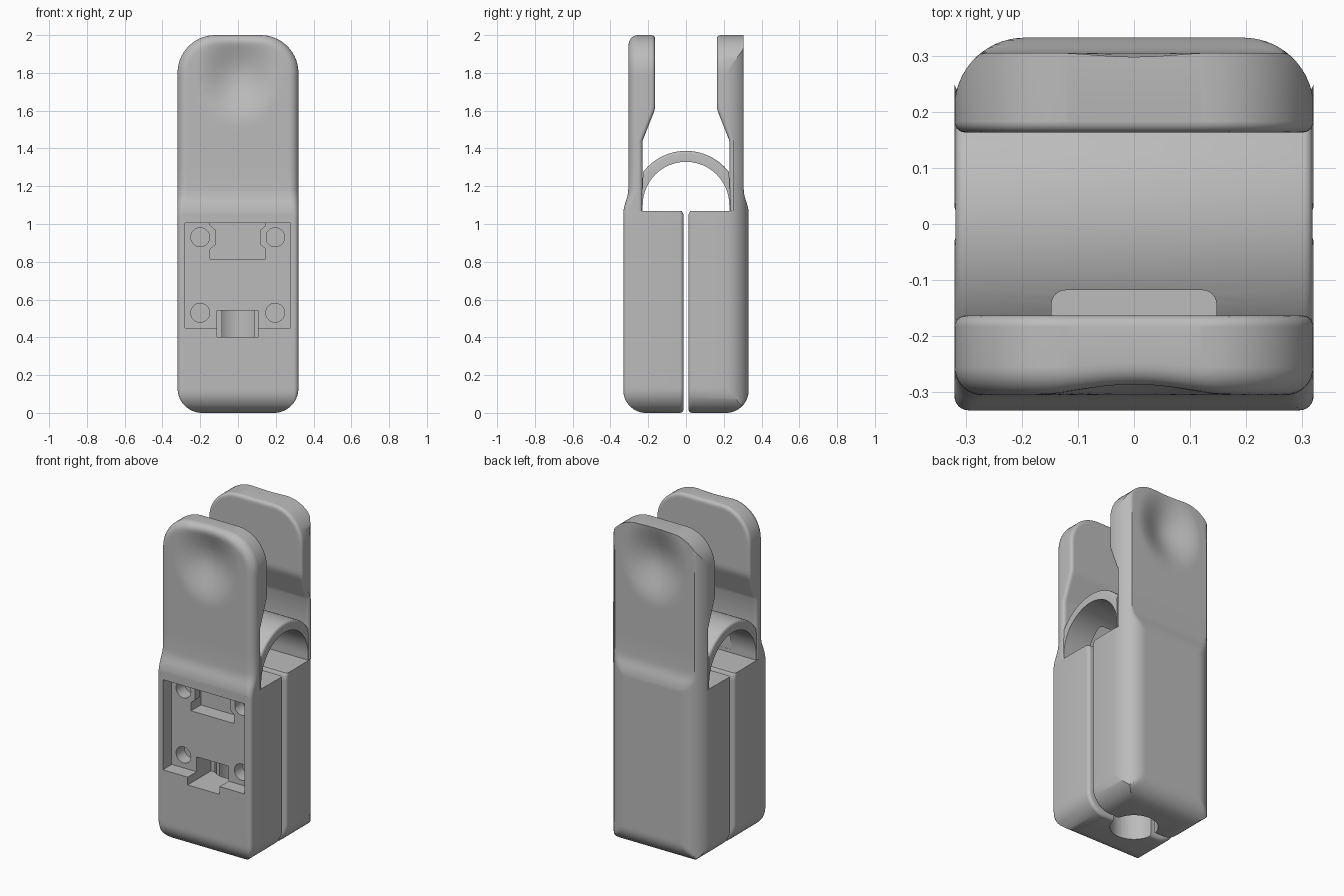
import bpy, bmesh, math

cube = bpy.data.objects.get("Cube")
if cube:
    bpy.data.objects.remove(cube, do_unlink=True)

grey = bpy.data.materials.new("plain grey")
grey.use_nodes = True
COLOUR = (0.5, 0.5, 0.5, 1)
grey.diffuse_color = COLOUR
grey.node_tree.nodes["Principled BSDF"].inputs["Base Color"].default_value = COLOUR

HALF = 0.32      # half width
DEPTH = 0.332    # outer face of the jaws
OUTER = [(0, DEPTH), (1.06, DEPTH), (1.09, 0.328), (1.15, 0.309), (1.19, 0.305), (2, 0.305)]
INNER = [(0, 0.013), (1.05, 0.013), (1.068, 0.022), (1.07, 0.23), (1.44, 0.23), (1.61, 0.163), (2, 0.163)]


def lerp(points, z):
    for (a, u), (b, v) in zip(points, points[1:]):
        if z <= b:
            return u + (v - u) * (z - a) / (b - a)
    return points[-1][1]


def inset(d, r):
    """How far a fillet of radius r pulls back at distance d from the edge."""
    d = max(d, 0)
    return r - math.sqrt(r * r - (r - d) ** 2) if d < r else 0


def corner(z):
    return 0.13 if z < 1 else 0.2


def edge_distance(x, z):
    r = corner(z)
    qx, qz = abs(x) - HALF + r, abs(z - 1) - 1 + r
    return r - min(max(qx, qz), 0) - math.hypot(max(qx, 0), max(qz, 0))


def finish(name, bm):
    bmesh.ops.recalc_face_normals(bm, faces=bm.faces)
    me = bpy.data.meshes.new(name)
    bm.to_mesh(me)
    bm.free()
    me.materials.append(grey)
    ob = bpy.data.objects.new(name, me)
    bpy.context.collection.objects.link(ob)
    return ob


def activate(ob):
    bpy.ops.object.select_all(action='DESELECT')
    ob.select_set(True)
    bpy.context.view_layer.objects.active = ob


def prism(name, outline, lo, hi, place):
    """Extrude a 2D outline from lo to hi; place maps (u, v, w) to xyz."""
    bm = bmesh.new()
    a, b = [[bm.verts.new(place(u, v, w)) for u, v in outline] for w in (lo, hi)]
    bm.faces.new(a)
    bm.faces.new(b)
    n = len(a)
    for i in range(n):
        bm.faces.new((a[i], a[(i + 1) % n], b[(i + 1) % n], b[i]))
    return finish(name, bm)


def box(name, x0, x1, y0, y1, z0, z1):
    return prism(name, [(x0, z0), (x1, z0), (x1, z1), (x0, z1)], y0, y1, along_y)


def along_x(u, v, w): return (w, u, v)
def along_y(u, v, w): return (u, w, v)
def along_z(u, v, w): return (u, v, w)


def circle(cx, cy, r, n=40):
    return [(cx + r * math.cos(i * math.tau / n), cy + r * math.sin(i * math.tau / n)) for i in range(n)]


def cut(ob, cutter):
    activate(ob)
    cutter.hide_render = True
    m = ob.modifiers.new("cut", 'BOOLEAN')
    m.operation = 'DIFFERENCE'
    m.solver = 'EXACT'
    m.object = cutter
    bpy.ops.object.modifier_apply(modifier=m.name)
    bpy.data.objects.remove(cutter, do_unlink=True)


def smooth(ob):
    activate(ob)
    bpy.ops.object.shade_smooth_by_angle(angle=math.radians(32))


# Heights of the rows, denser around the rounded ends
ends = [1 - math.cos(i * math.pi / 28) for i in range(15)]
rows = [0.14 * e for e in ends]
rows += [0.3, 0.5, 0.7, 0.9, 1.02, 1.05, 1.06, 1.068, 1.07, 1.09, 1.11, 1.13, 1.15, 1.17, 1.19, 1.3, 1.44]
rows += [1.46 + 0.02 * i for i in range(17)]
rows += [2 - 0.2 * e for e in reversed(ends)]
COLS = 56


def half(name, side, upright_r, rim_r):
    """One jaw with its handle: an outer and an inner skin over a rounded outline."""
    bm = bmesh.new()
    outer, inner = [], []
    for z in rows:
        w = HALF - inset(min(z, 2 - z), corner(z))
        rim = 0.025 + (rim_r - 0.025) * min(max((z - 1.05) / 0.14, 0), 1) if rim_r else 0
        ro, ri = [], []
        for c in range(COLS + 1):
            x = w * math.sin((c / COLS - 0.5) * math.pi)
            d = edge_distance(x, z)
            o = lerp(OUTER, z)
            g = lerp(INNER, z) + inset(d, 0.02)
            h = min(o - inset(z, 0.12), DEPTH - inset(HALF - abs(x), upright_r))
            if rim:
                h = min(h, o - inset(d, rim))
            # thumb dent
            q = math.hypot(x / 0.23, (z - 1.79) / 0.27)
            if q < 1:
                h -= 0.06 * math.cos(q * math.pi / 2) ** 2
            h = max(h, g + 0.002)
            ro.append(bm.verts.new((x, side * h, z)))
            ri.append(bm.verts.new((x, side * g, z)))
        outer.append(ro)
        inner.append(ri)
    for skin in (outer, inner):
        for a, b in zip(skin, skin[1:]):
            for c in range(COLS):
                bm.faces.new((a[c], a[c + 1], b[c + 1], b[c]))
    for r in (0, -1):
        for c in range(COLS):
            bm.faces.new((outer[r][c], outer[r][c + 1], inner[r][c + 1], inner[r][c]))
    for r in range(len(rows) - 1):
        for c in (0, -1):
            bm.faces.new((outer[r][c], outer[r + 1][c], inner[r + 1][c], inner[r][c]))
    return finish(name, bm)


front = half("front_half", -1, 0.025, 0.05)
back = half("back_half", 1, 0.125, 0)

# Upright bore between the jaws, open at the bottom
for part in (front, back):
    cut(part, prism("bore_cutter", circle(0, 0, 0.135), -0.1, 0.7, along_z))

# Front pocket with latch recess, lower slot and four screw holes
cut(front, box("pocket_cutter", -0.28, 0.277, -0.5, -0.245, 0.45, 1.005))
cut(front, box("recess_cutter", -0.148, 0.145, -0.5, -0.15, 0.815, 1.005))
cut(front, box("slot_cutter", -0.11, 0.107, -0.5, -0.105, 0.402, 0.542))
for x in (-0.2, 0.197):
    for z in (0.53, 0.93):
        cut(front, prism("hole_cutter", circle(x, z, 0.05, 32), -0.4, -0.165, along_y))

# Latch wedges on the sides of the recess
for s, label in ((-1, "right"), (1, "left")):
    prism("latch_wedge_" + label, [(s * 0.15, 0.865), (s * 0.12, 0.89), (s * 0.12, 0.97), (s * 0.15, 0.995)],
          -0.245, -0.2, along_y)

# Spring arch joining the halves
arc = [i * math.pi / 48 for i in range(49)]
outline = [(max(-0.237, min(0.237, 0.287 * math.cos(a))), 1.1 + 0.287 * math.sin(a)) for a in arc if abs(math.cos(a)) < 0.83]
outline = [(0.237, 1.068)] + outline + [(-0.237, 1.068), (-0.229, 1.068)]
outline += [(-0.229 * math.cos(a), 1.1 + 0.229 * math.sin(a)) for a in arc] + [(0.229, 1.068)]
arch = prism("spring_arch", outline, -0.318, 0.318, along_x)

# Round the side edges of the outer curve
bm = bmesh.new()
bm.from_mesh(arch.data)
rim = [e for e in bm.edges if abs(e.verts[0].co.x - e.verts[1].co.x) < 1e-4
       and all(math.hypot(v.co.y, v.co.z - 1.1) > 0.26 for v in e.verts)]
bmesh.ops.bevel(bm, geom=rim, offset=0.015, segments=3, affect='EDGES', profile=0.5)
bm.to_mesh(arch.data)
bm.free()

# Window in the front of the arch, rounded at its inner corners
R = 0.025
window = [(-0.147, -0.3), (0.147, -0.3)]
for cx, start in ((0.147 - R, 0), (R - 0.147, math.pi / 2)):
    window += [(cx + R * math.cos(start + i * math.pi / 12), -0.118 - R + R * math.sin(start + i * math.pi / 12)) for i in range(7)]
cut(arch, prism("window_cutter", window, 1.09, 1.5, along_z))

for part in (front, back, arch):
    smooth(part)
